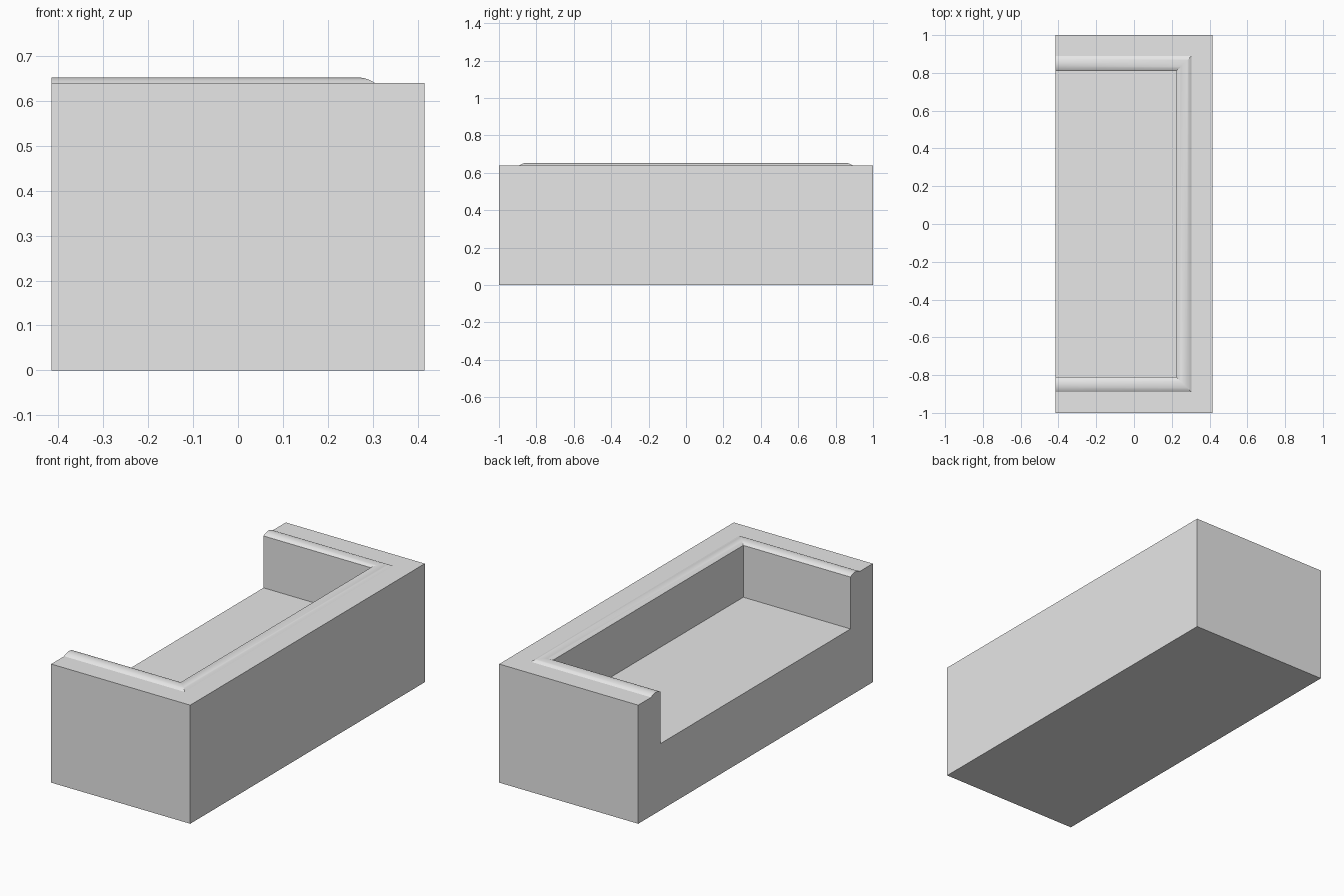
import bpy, bmesh, math

if "Cube" in bpy.data.objects:
    bpy.data.objects.remove(bpy.data.objects["Cube"])

HX, HY = 0.415, 1.0            # half width and half length
TOP, FLOOR = 0.64, 0.36        # wall top and floor heights
WALL, BEAD, RISE = 0.19, 0.08, 0.0125

grey = bpy.data.materials.new("plain_grey")
grey.use_nodes = True
grey.diffuse_color = (0.8, 0.8, 0.8, 1)
grey.node_tree.nodes["Principled BSDF"].inputs["Base Color"].default_value = (0.8, 0.8, 0.8, 1)


def sweep(bm, profile):
    """Sweep (inset, z) points round the three walled sides with mitred corners."""
    rows = []
    for sx, sy in ((-1, 1), (1, 1), (1, -1), (-1, -1)):
        rows.append([bm.verts.new((HX - d if sx > 0 else -HX, sy * (HY - d), z))
                     for d, z in profile])
    for a, b in zip(rows, rows[1:]):
        for i in range(len(profile) - 1):
            bm.faces.new((a[i], a[i + 1], b[i + 1], b[i]))
    return rows


def finish(bm, name):
    bmesh.ops.recalc_face_normals(bm, faces=bm.faces)
    mesh = bpy.data.meshes.new(name)
    bm.to_mesh(mesh)
    bm.free()
    mesh.materials.append(grey)
    ob = bpy.data.objects.new(name, mesh)
    bpy.context.collection.objects.link(ob)
    return ob


# Body: walls on three sides, floor, underside and the open-sided end face
bm = bmesh.new()
rows = sweep(bm, [(0, 0), (0, TOP), (WALL, TOP), (WALL, FLOOR)])
bm.faces.new([r[-1] for r in rows])
bm.faces.new([r[0] for r in rows])
bm.faces.new(rows[0] + rows[3][::-1])
finish(bm, "trough_body")

# Rounded bead along the inner rim of the walls
radius = (BEAD ** 2 / 4 + RISE ** 2) / (2 * RISE)
half = math.asin(BEAD / 2 / radius)
STEPS = 10
arc = []
for i in range(STEPS + 1):
    t = half * (2 * i / STEPS - 1)
    arc.append((WALL - BEAD / 2 + radius * math.sin(t),
                TOP + RISE - radius * (1 - math.cos(t))))
bm = bmesh.new()
rows = sweep(bm, arc)
for a, b in zip(rows, rows[1:]):
    bm.faces.new((a[0], b[0], b[-1], a[-1]))
bm.faces.new(rows[0])
bm.faces.new(rows[3])
bead = finish(bm, "rim_bead")

# Smooth the bead but keep its mitres and ends crisp
bpy.ops.object.select_all(action='DESELECT')
bead.select_set(True)
bpy.context.view_layer.objects.active = bead
bpy.ops.object.shade_smooth_by_angle(angle=math.radians(20))
